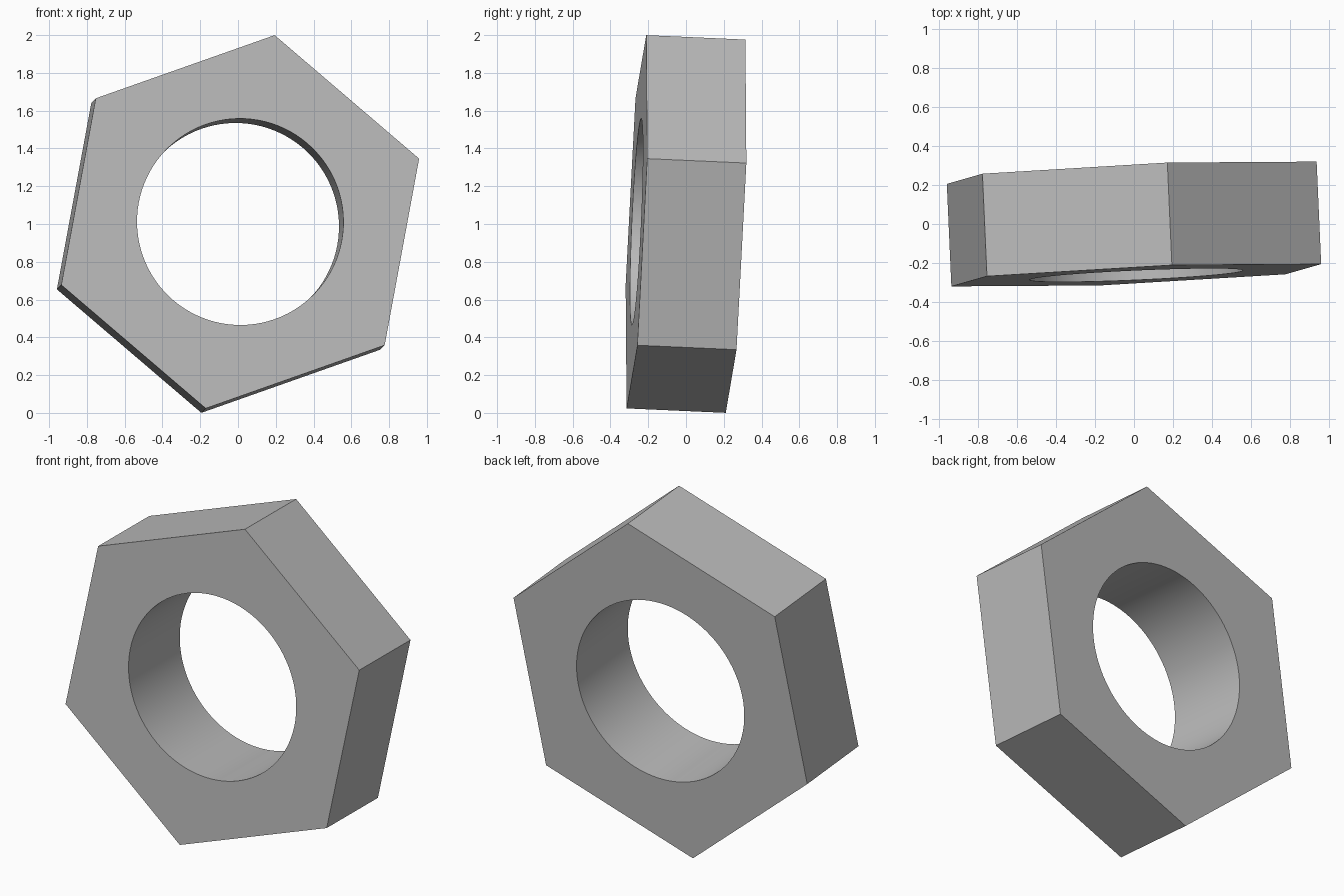
import bpy, bmesh
from math import pi, cos, sin
from mathutils import Matrix, Vector

cube = bpy.data.objects.get("Cube")
if cube:
    bpy.data.objects.remove(cube, do_unlink=True)

CORNER_RADIUS = 1.006
HOLE_RADIUS = 0.547
THICKNESS = 0.526
STEPS = 96  # multiple of six, so every hexagon corner gets a vertex

steel = bpy.data.materials.new("steel_grey")
grey = (0.5, 0.5, 0.5, 1)
steel.diffuse_color = grey
steel.use_nodes = True
steel.node_tree.nodes["Principled BSDF"].inputs["Base Color"].default_value = grey


def hexagon_radius(angle):
    return CORNER_RADIUS * cos(pi / 6) / cos(angle % (pi / 3) - pi / 6)


# Hexagonal ring: four loops of vertices joined by quads
bm = bmesh.new()
half = THICKNESS / 2
loops = []
for outer, z in ((True, -half), (True, half), (False, half), (False, -half)):
    loop = []
    for i in range(STEPS):
        a = 2 * pi * i / STEPS
        r = hexagon_radius(a) if outer else HOLE_RADIUS
        loop.append(bm.verts.new((r * cos(a), r * sin(a), z)))
    loops.append(loop)
for k in range(4):
    this, following = loops[k], loops[(k + 1) % 4]
    for i in range(STEPS):
        j = (i + 1) % STEPS
        bm.faces.new((this[i], this[j], following[j], following[i]))
bmesh.ops.recalc_face_normals(bm, faces=bm.faces)

# Tilted frame: the hole axis leans slightly, one corner points up
axis = Vector((-0.0445, 1, -0.0445)).normalized()
corner = Vector((0.182, 0.052, 0.986))
corner = (corner - axis * corner.dot(axis)).normalized()
frame = Matrix((corner, axis.cross(corner), axis)).transposed().to_4x4()
bm.transform(Matrix.Translation((0, 0, 1)) @ frame)

mesh = bpy.data.meshes.new("hex_nut")
bm.to_mesh(mesh)
bm.free()
mesh.materials.append(steel)
nut = bpy.data.objects.new("hex_nut", mesh)
bpy.context.collection.objects.link(nut)

# Smooth bore, crisp flat sides
bpy.ops.object.select_all(action='DESELECT')
nut.select_set(True)
bpy.context.view_layer.objects.active = nut
bpy.ops.object.shade_smooth_by_angle(angle=pi / 6)
